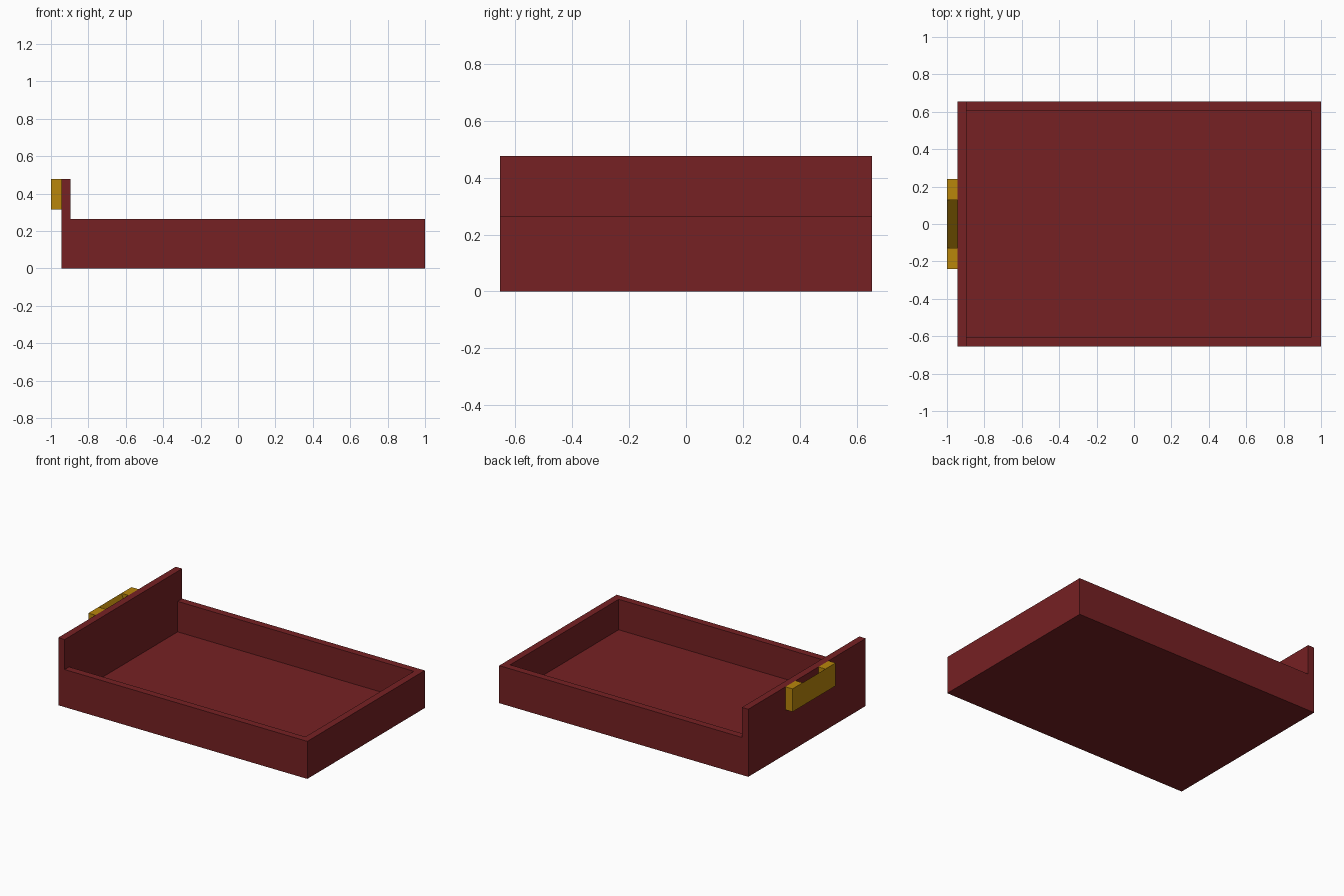
import bpy, bmesh

if "Cube" in bpy.data.objects:
    bpy.data.objects.remove(bpy.data.objects["Cube"])


def material(name, rgb):
    m = bpy.data.materials.new(name)
    m.diffuse_color = (*rgb, 1)
    m.use_nodes = True
    m.node_tree.nodes["Principled BSDF"].inputs["Base Color"].default_value = m.diffuse_color
    return m


RED = material("dark red", (0.180, 0.0150, 0.0168))
GOLD = material("dark gold", (0.479, 0.238, 0.0033))


def extrude_profile(name, xz, y0, y1, mat):
    """Prism made from an x-z profile, running from y0 to y1."""
    bm = bmesh.new()
    face = bm.faces.new([bm.verts.new((x, y0, z)) for x, z in xz])
    ext = bmesh.ops.extrude_face_region(bm, geom=[face])
    moved = [v for v in ext["geom"] if isinstance(v, bmesh.types.BMVert)]
    bmesh.ops.translate(bm, verts=moved, vec=(0, y1 - y0, 0))
    bmesh.ops.recalc_face_normals(bm, faces=bm.faces)
    me = bpy.data.meshes.new(name)
    bm.to_mesh(me)
    bm.free()
    me.materials.append(mat)
    ob = bpy.data.objects.new(name, me)
    bpy.context.collection.objects.link(ob)
    return ob


def cut(target, cutter):
    cutter.hide_render = True
    cutter.hide_set(True)
    mod = target.modifiers.new("cut", "BOOLEAN")
    mod.operation = "DIFFERENCE"
    mod.solver = "EXACT"
    mod.object = cutter


# Drawer: low tray with a tall front panel, hollowed from above
LEFT, INNER, RIGHT = -0.945, -0.895, 1.0
HALF, WALL, RIM, TOP = 0.655, 0.05, 0.265, 0.477
drawer = extrude_profile(
    "drawer_body",
    [(LEFT, 0), (RIGHT, 0), (RIGHT, RIM), (INNER, RIM), (INNER, TOP), (LEFT, TOP)],
    -HALF, HALF, RED)
hollow = extrude_profile(
    "drawer_hollow_cutter",
    [(INNER, WALL), (RIGHT - WALL, WALL), (RIGHT - WALL, 0.6), (INNER, 0.6)],
    -HALF + WALL, HALF - WALL, RED)
cut(drawer, hollow)

# Handle: two solid ends and a middle that slopes down towards the panel as a finger grip
OUT, LOW, GRIP = -1.0, 0.315, 0.127
block = [(OUT, LOW), (LEFT, LOW), (LEFT, TOP), (OUT, TOP)]
for side, y0, y1 in (("front", -0.24, -GRIP), ("back", GRIP, 0.24)):
    extrude_profile(f"handle_end_{side}", block, y0, y1, GOLD)
extrude_profile("handle_grip",
                [(OUT, LOW), (LEFT, LOW), (LEFT, LOW + 0.04), (OUT, TOP)],
                -GRIP, GRIP, GOLD)
